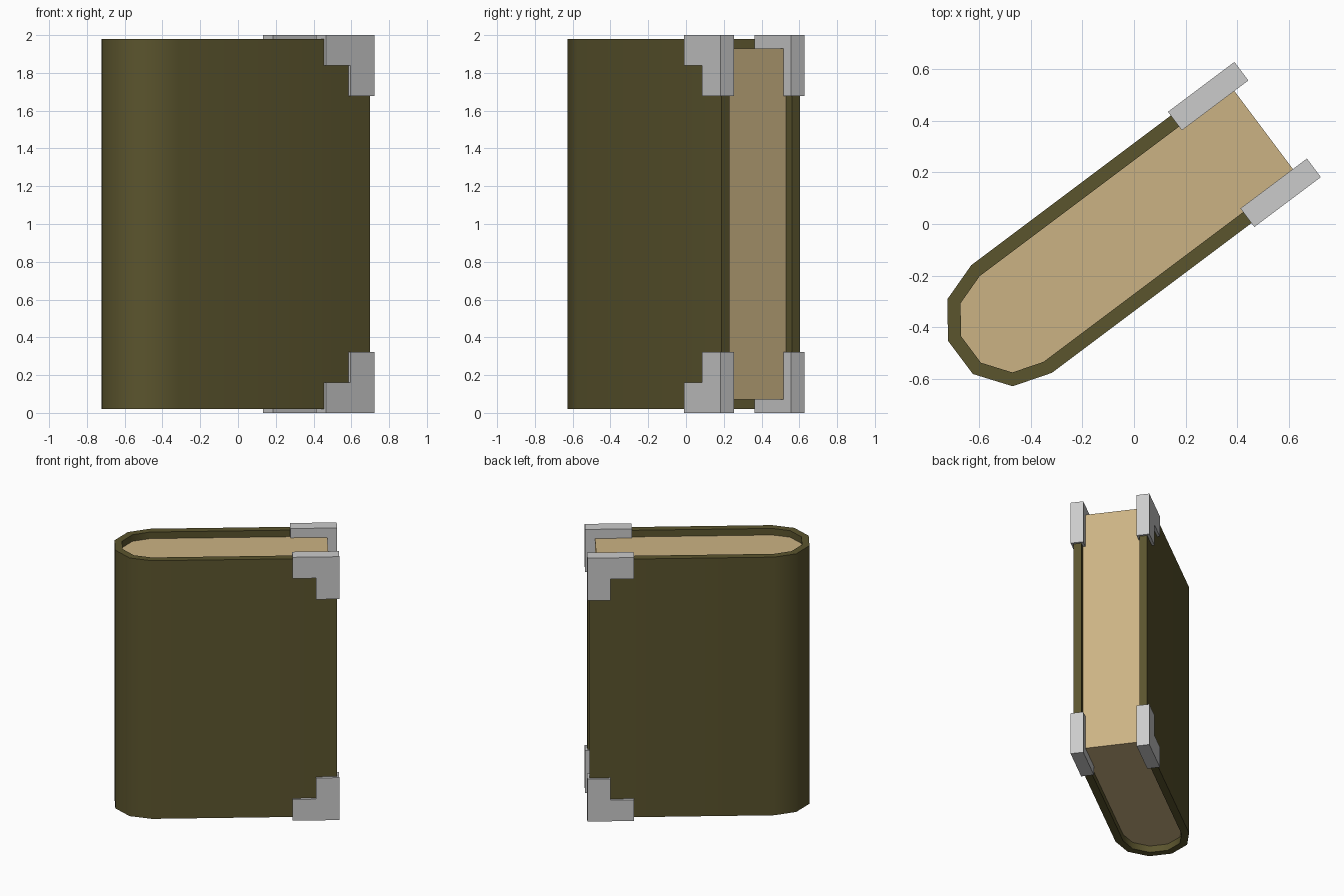
import bpy, bmesh
from math import radians, sin, cos
from mathutils import Vector

if "Cube" in bpy.data.objects:
    bpy.data.objects.remove(bpy.data.objects["Cube"])

ANGLE = radians(36.87)           # the book is turned about z
ORIGIN = (0.006, -0.008, 1.0)    # centre of the book
SPINE_U = -0.60                  # centre of the rounded spine


def material(name, rgb):
    m = bpy.data.materials.new(name)
    m.diffuse_color = (*rgb, 1)
    m.use_nodes = True
    m.node_tree.nodes["Principled BSDF"].inputs["Base Color"].default_value = m.diffuse_color
    return m


def prism(name, points, direction, mat=None):
    """Extrude a closed flat profile along direction, in the book's own frame."""
    bm = bmesh.new()
    face = bm.faces.new([bm.verts.new(p) for p in points])
    ext = bmesh.ops.extrude_face_region(bm, geom=[face], use_keep_orig=True)
    moved = [g for g in ext["geom"] if isinstance(g, bmesh.types.BMVert)]
    bmesh.ops.translate(bm, verts=moved, vec=Vector(direction))
    bmesh.ops.recalc_face_normals(bm, faces=bm.faces)
    mesh = bpy.data.meshes.new(name)
    bm.to_mesh(mesh)
    bm.free()
    obj = bpy.data.objects.new(name, mesh)
    bpy.context.collection.objects.link(obj)
    obj.location = ORIGIN
    obj.rotation_euler.z = ANGLE
    if mat:
        mesh.materials.append(mat)
    return obj


def u_profile(radius, end, z):
    """Straight sides joined by a five-segment half round spine."""
    arc = [(SPINE_U + radius * cos(radians(90 + 36 * i)),
            radius * sin(radians(90 + 36 * i)), z) for i in range(6)]
    return [(end, radius, z)] + arc + [(end, -radius, z)]


def smooth(obj):
    obj.data.shade_smooth()
    obj.data.set_sharp_from_angle(angle=radians(40))


leather = material("cover_leather", (0.105, 0.09, 0.027))
paper = material("page_paper", (0.60, 0.45, 0.23))

# Cover: one wall wrapping around the spine
outer = u_profile(0.2605, 0.672, -0.98)
inner = u_profile(0.207, 0.672, -0.98)
cover = prism("cover", outer + inner[::-1], (0, 0, 1.96), leather)
smooth(cover)

# Page block, recessed from the cover edges
pages = prism("pages", u_profile(0.207, 0.62, -0.93), (0, 0, 1.86), paper)
smooth(pages)

# L-shaped metal corners, mirrored to both boards and to top and bottom
u0, u1, size, arm = 0.366, 0.688, 0.322, 0.161
ell = [(u0, -1), (u1, -1), (u1, -1 + size), (u1 - arm, -1 + size),
       (u1 - arm, -1 + arm), (u0, -1 + arm)]
corners = prism("metal_corners", [(u, -0.279, z) for u, z in ell], (0, 0.09, 0))
mirror = corners.modifiers.new("mirror", 'MIRROR')
mirror.use_axis = (False, True, True)
mirror.use_mirror_merge = False
